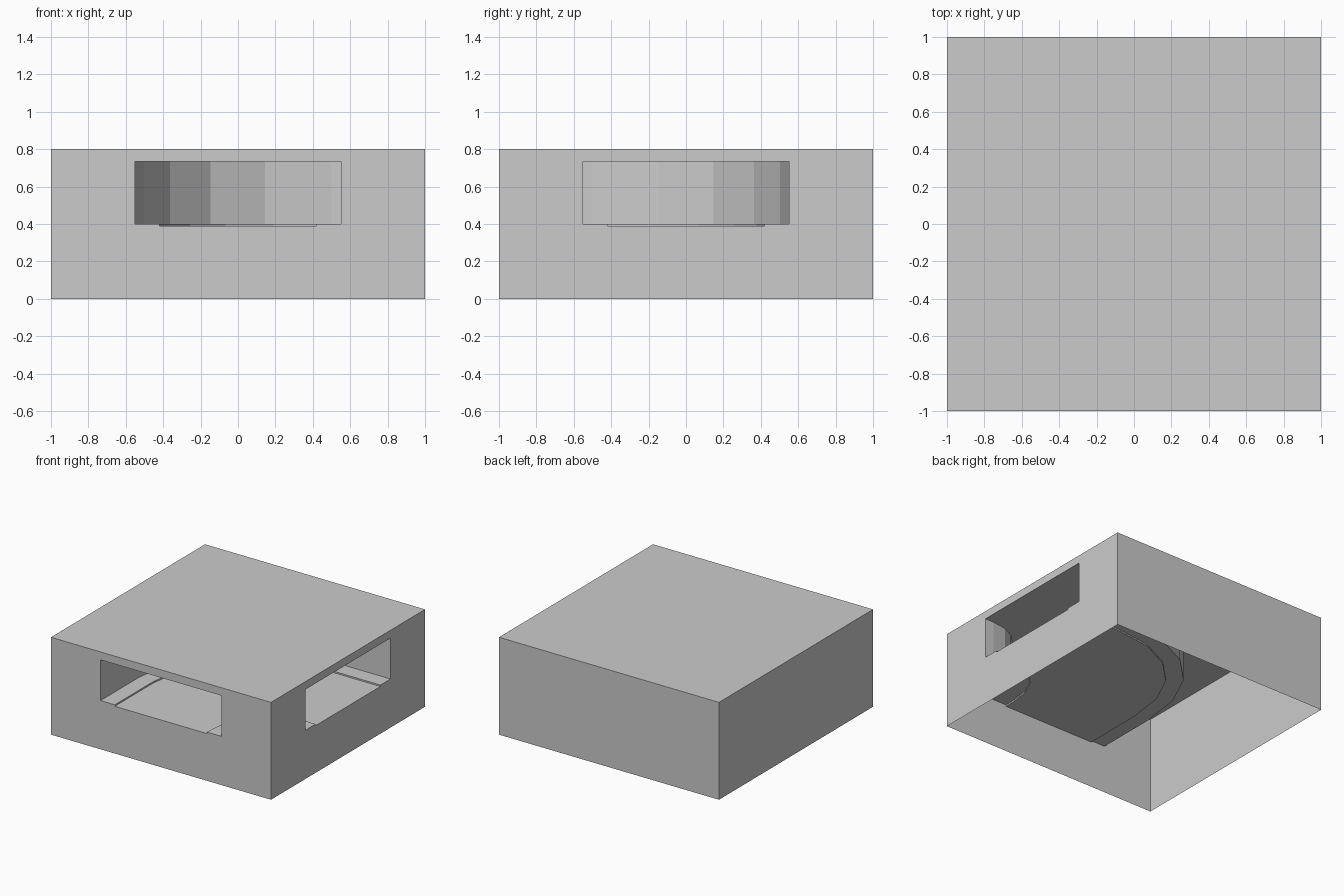
import bpy, bmesh

if "Cube" in bpy.data.objects:
    bpy.data.objects.remove(bpy.data.objects["Cube"])

HALF_W, TRACK_W = 0.55, 0.42          # tunnel and recessed track half widths
TOP, FLOOR, TRACK, HEIGHT = 0.735, 0.40, 0.388, 0.80
SEGMENTS = 5


def make_object(name, faces):
    bm = bmesh.new()
    for pts in faces:
        bm.faces.new([bm.verts.new(p) for p in pts])
    bmesh.ops.remove_doubles(bm, verts=bm.verts, dist=0.0005)
    bmesh.ops.recalc_face_normals(bm, faces=bm.faces)
    mesh = bpy.data.meshes.new(name)
    bm.to_mesh(mesh)
    bm.free()
    obj = bpy.data.objects.new(name, mesh)
    bpy.context.collection.objects.link(obj)
    return obj


# Plan path from the front opening round to the right opening
def path(d):
    c = 0.5 if d < 0 else 0.92
    r = c - d
    k = 0.61 * r
    pts = [(d, -1)]
    for i in range(SEGMENTS + 1):
        t = i / SEGMENTS
        s = 1 - t
        a = r * (s**3 + 3 * s * s * t) + k * 3 * s * t * t
        b = r * (t**3 + 3 * t * t * s) + k * 3 * t * s * s
        pts.append((c - a, -c + b))
    return pts + [(1, -d)]


# Block shell: open underneath, with a window in the front and right walls
def front(x, z):
    return (x, -1, z)


def right(x, z):
    return (1, x, z)


walls = []
for place in (front, right):
    outer = [(-1, 0), (1, 0), (1, HEIGHT), (-1, HEIGHT)]
    w, g = HALF_W, TRACK_W
    # lower strip follows the recessed track, the rest frames the opening
    lower = [(-1, 0), (1, 0), (w, FLOOR), (g, FLOOR), (g, TRACK),
             (-g, TRACK), (-g, FLOOR), (-w, FLOOR)]
    window = [(-w, FLOOR), (w, FLOOR), (w, TOP), (-w, TOP)]
    walls.append([place(*p) for p in lower])
    for i in (1, 2, 3):
        j = (i + 1) % 4
        walls.append([place(*p) for p in (outer[i], outer[j], window[j], window[i])])
walls += [
    [(1, 1, 0), (-1, 1, 0), (-1, 1, HEIGHT), (1, 1, HEIGHT)],
    [(-1, 1, 0), (-1, -1, 0), (-1, -1, HEIGHT), (-1, 1, HEIGHT)],
    [(-1, -1, HEIGHT), (1, -1, HEIGHT), (1, 1, HEIGHT), (-1, 1, HEIGHT)],
]
make_object("block_shell", walls)

# Curved tunnel: sweep the closed cross-section along the bend
section = [(-HALF_W, TOP), (-HALF_W, FLOOR), (-TRACK_W, FLOOR), (-TRACK_W, TRACK),
           (TRACK_W, TRACK), (TRACK_W, FLOOR), (HALF_W, FLOOR), (HALF_W, TOP)]
rails = [[(x, y, z) for x, y in path(d)] for d, z in section]
tunnel = []
for i, rail in enumerate(rails):
    nxt = rails[(i + 1) % len(rails)]
    for j in range(len(rail) - 1):
        tunnel.append([rail[j], rail[j + 1], nxt[j + 1], nxt[j]])
obj = make_object("curved_tunnel", tunnel)
# The tunnel is seen from inside
obj.data.flip_normals()
